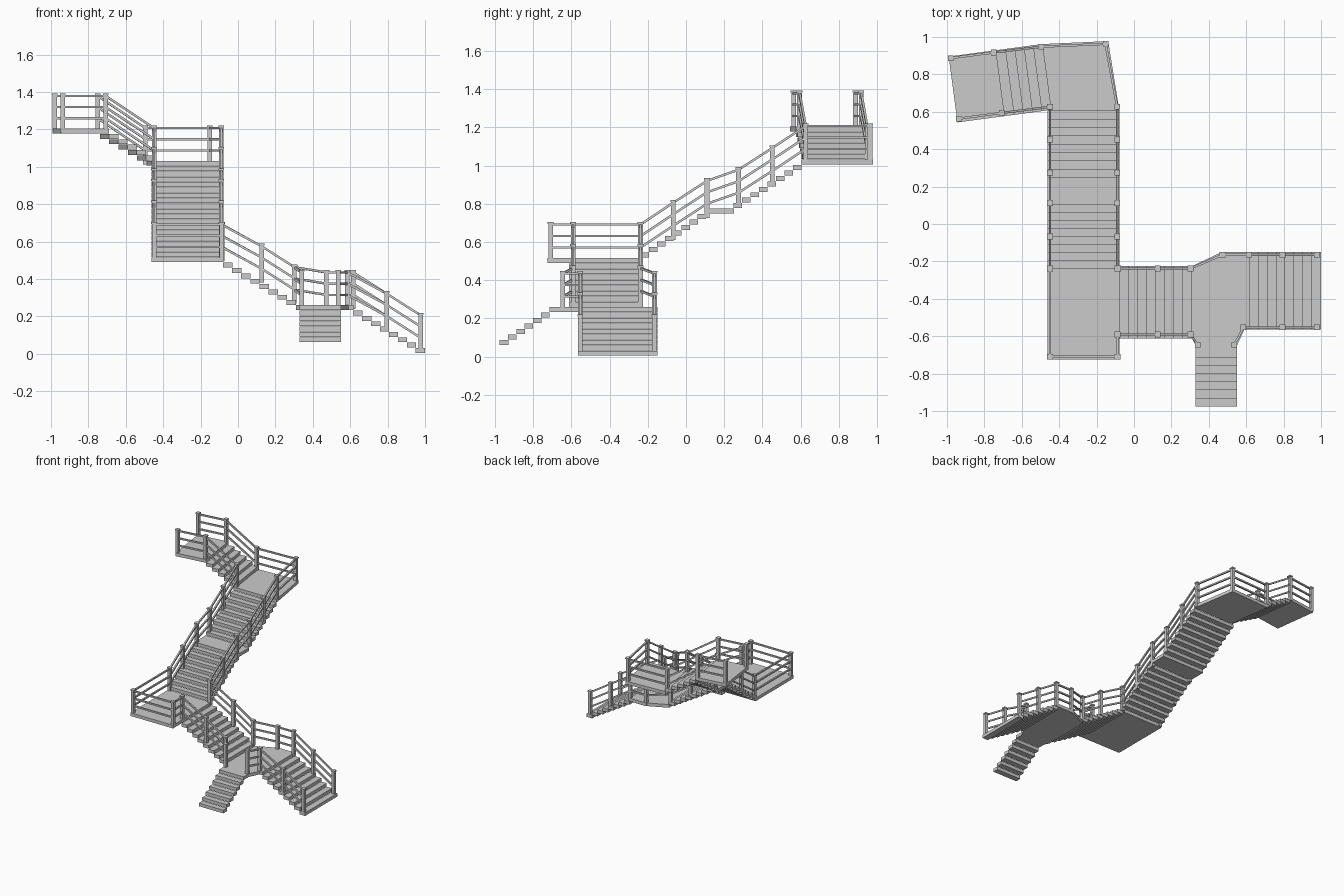
import bpy
import bmesh
from mathutils import Vector, Matrix

cube = bpy.data.objects.get("Cube")
if cube:
    bpy.data.objects.remove(cube, do_unlink=True)

grey = bpy.data.materials.new("plain_grey")
grey.use_nodes = True
grey.diffuse_color = (0.6, 0.6, 0.6, 1)
grey.node_tree.nodes["Principled BSDF"].inputs["Base Color"].default_value = (0.6, 0.6, 0.6, 1)

THICK = 0.026
RISE = 0.0287
Z1, Z2, Z3, Z4, Z5 = 0.26, 0.516, 0.774, 1.032, 1.204


def finish(name, bm):
    bmesh.ops.recalc_face_normals(bm, faces=bm.faces)
    mesh = bpy.data.meshes.new(name)
    bm.to_mesh(mesh)
    bm.free()
    mesh.materials.append(grey)
    obj = bpy.data.objects.new(name, mesh)
    bpy.context.collection.objects.link(obj)
    return obj


def slab(bm, outline, top):
    """Flat plate with the given plan outline."""
    face = bm.faces.new([bm.verts.new((x, y, top)) for x, y in outline])
    moved = bmesh.ops.extrude_face_region(bm, geom=[face], use_keep_orig=True)["geom"]
    verts = [g for g in moved if isinstance(g, bmesh.types.BMVert)]
    bmesh.ops.translate(bm, vec=(0, 0, -THICK), verts=verts)


def landing(name, outline, top):
    bm = bmesh.new()
    slab(bm, outline, top)
    finish(name, bm)


def flight(name, start, end, run, count, top, rise):
    """Treads between two start corners, each moved along run / count."""
    bm = bmesh.new()
    a, b, step = Vector(start), Vector(end), Vector(run) / count
    for i in range(count):
        near, far = step * (i - 0.04), step * (i + 1)
        slab(bm, [a + near, b + near, b + far, a + far], top + rise * (i + 1))
    finish(name, bm)


def box(bm, centre, size, turn=None):
    matrix = Matrix.Translation(centre)
    if turn:
        matrix = matrix @ turn.to_matrix().to_4x4()
    bmesh.ops.create_cube(bm, size=1, matrix=matrix @ Matrix.Diagonal((*size, 1)))


def railing(name, points):
    """Capped posts at each point, joined by three rails."""
    bm = bmesh.new()
    points = [Vector(p) for p in points]
    for p in points:
        box(bm, p + Vector((0, 0, 0.083)), (0.024, 0.024, 0.206))
        box(bm, p + Vector((0, 0, 0.184)), (0.03, 0.03, 0.01))
    for a, b in zip(points, points[1:]):
        for height in (0.055, 0.115, 0.175):
            span = b - a
            box(bm, (a + b) / 2 + Vector((0, 0, height)),
                (0.012, span.length, 0.012), span.to_track_quat('Y', 'Z'))
    finish(name, bm)


# Landings
landing("lower_landing", [(0.31, -0.225), (0.47, -0.15), (0.617, -0.15), (0.617, -0.565),
                          (0.59, -0.565), (0.55, -0.65), (0.55, -0.715), (0.33, -0.715),
                          (0.33, -0.65), (0.31, -0.612)], Z1)
landing("corner_landing", [(-0.463, -0.725), (-0.078, -0.725), (-0.078, -0.235),
                           (-0.463, -0.235)], Z2)
landing("middle_landing", [(-0.463, 0.105), (-0.078, 0.105), (-0.078, 0.25),
                           (-0.463, 0.25)], Z3)
landing("upper_landing", [(-0.463, 0.605), (-0.078, 0.605), (-0.138, 0.978),
                          (-0.49, 0.962), (-0.443, 0.61)], Z4)

# Turned top flight and platform
back, front = Vector((-0.49, 0.962)), Vector((-0.443, 0.61))
run = Vector((-0.248, -0.033))
flight("top_stairs", back, front, run, 5, Z4, RISE)
landing("top_platform", [back + run, front + run, front + run * 2.02, back + run * 2.02], Z5)

# Straight flights
flight("right_stairs", (0.617, -0.565), (0.617, -0.15), (0.383, 0), 8, Z1, -RISE)
flight("front_stairs", (0.33, -0.715), (0.55, -0.715), (0, -0.26), 6, Z1, -RISE)
flight("corner_stairs", (-0.078, -0.612), (-0.078, -0.225), (0.388, 0), 8, Z2, -RISE)
flight("long_stairs_lower", (-0.463, -0.235), (-0.078, -0.235), (0, 0.34), 8, Z2, RISE)
flight("long_stairs_upper", (-0.463, 0.25), (-0.078, 0.25), (0, 0.355), 8, Z3, RISE)

# Post heights along the long stairs
climb = [(-0.238, Z2), (-0.067, 0.63), (0.11, 0.745), (0.275, 0.803), (0.452, 0.917), (0.626, Z4)]

# Railings
railing("long_left_railing", [(-0.09, y, z) for y, z in climb] +
        [(-0.152, 0.963, Z4), (-0.495, 0.948, Z4), (-0.75, 0.917, Z5), (-0.98, 0.887, Z5)])
railing("long_right_railing", [(-0.088, -0.591, Z2), (-0.088, -0.709, Z2), (-0.449, -0.709, Z2)] +
        [(-0.449, y, z) for y, z in climb] + [(-0.708, 0.594, Z5), (-0.938, 0.563, Z5)])
railing("back_railing", [(-0.085, -0.238, Z2), (0.126, -0.238, 0.4), (0.302, -0.238, 0.288),
                         (0.473, -0.165, Z1), (0.617, -0.165, Z1), (0.794, -0.165, 0.147),
                         (0.978, -0.165, 0.03)])
railing("corner_front_railing", [(-0.088, -0.591, Z2), (0.126, -0.591, 0.4),
                                 (0.302, -0.591, 0.288), (0.34, -0.645, Z1)])
railing("right_front_railing", [(0.537, -0.645, Z1), (0.585, -0.553, Z1),
                                (0.794, -0.553, 0.147), (0.978, -0.553, 0.03)])
